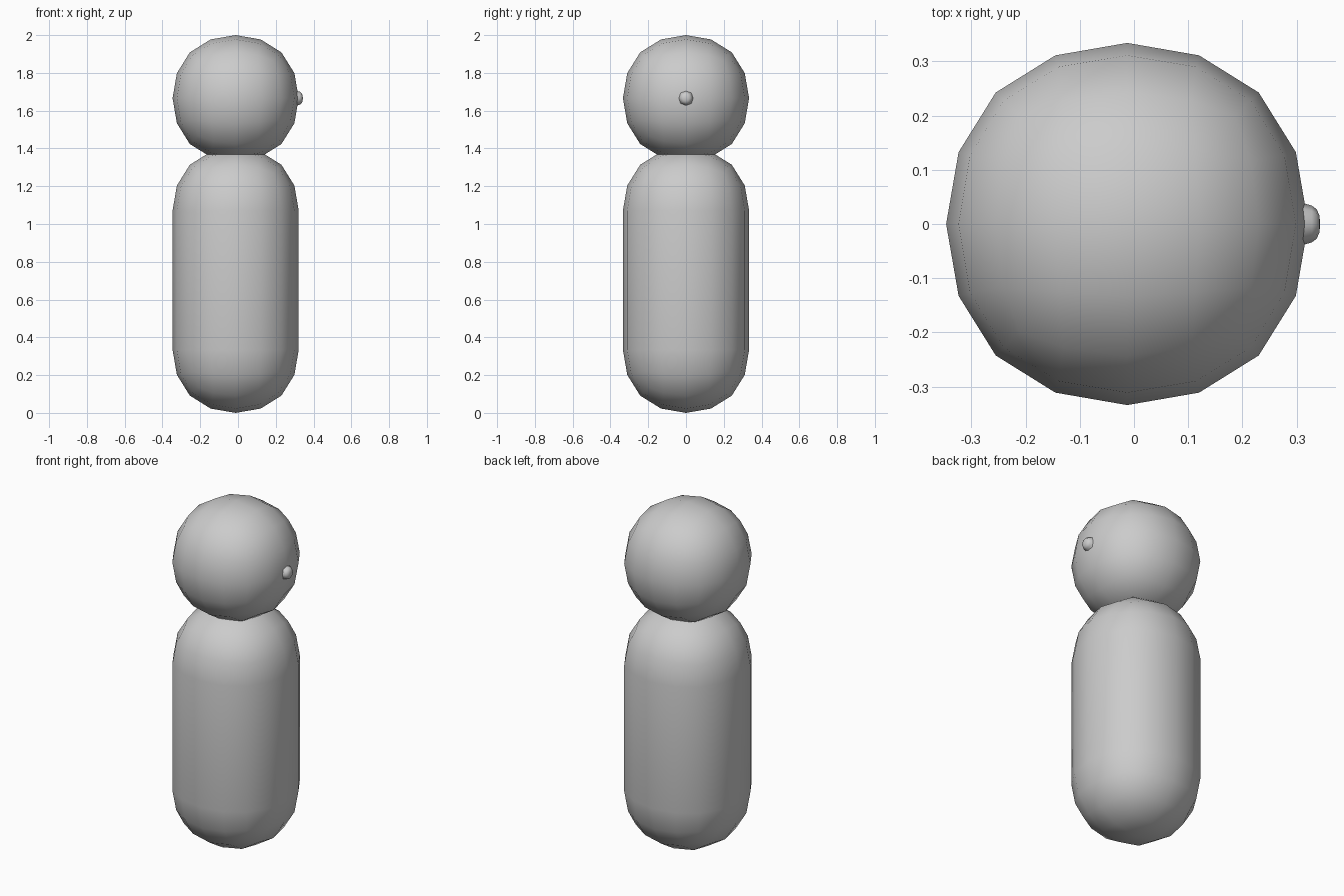
import bpy, bmesh, math

if "Cube" in bpy.data.objects:
    bpy.data.objects.remove(bpy.data.objects["Cube"])

R = 0.334          # radius of the rounded forms
CX = -0.0125       # axis of the figure
SUBSURF_SHRINK = 0.8395


def smooth_ball(name, location):
    """Ball made from a cube subdivided twice."""
    bpy.ops.mesh.primitive_cube_add(size=2 * R / SUBSURF_SHRINK, location=location)
    ob = bpy.context.object
    ob.name = name
    mod = ob.modifiers.new("round", 'SUBSURF')
    mod.levels = mod.render_levels = 2
    bpy.ops.object.modifier_apply(modifier=mod.name)
    for p in ob.data.polygons:
        p.use_smooth = True
    return ob


# Head
smooth_ball("head", (CX, 0, 2 - R))

# Body: a ball cut at its equator and stretched into a capsule
body = smooth_ball("body", (CX, 0, R))
bm = bmesh.new()
bm.from_mesh(body.data)
equator = [e for e in bm.edges if all(abs(v.co.z) < 1e-4 for v in e.verts)]
bmesh.ops.split_edges(bm, edges=equator)
for v in bm.verts:
    if v.link_faces[0].calc_center_median().z > 0:
        v.co.z += 0.737
bmesh.ops.bridge_loops(bm, edges=[e for e in bm.edges if e.is_boundary])
bmesh.ops.recalc_face_normals(bm, faces=bm.faces)
for f in bm.faces:
    f.smooth = True
bm.to_mesh(body.data)
bm.free()

# Nose: small button turned around the x axis
profile = [(0.300, 0.046), (0.317, 0.037), (0.328, 0.034),
           (0.337, 0.027), (0.342, 0.016), (0.3435, 0.0)]
bm = bmesh.new()
pts = [bm.verts.new((x, r, 0)) for x, r in profile]
edges = [bm.edges.new(pair) for pair in zip(pts, pts[1:])]
bmesh.ops.spin(bm, geom=pts + edges, cent=(0, 0, 0), axis=(1, 0, 0),
               angle=math.tau, steps=8, use_merge=True)
bmesh.ops.remove_doubles(bm, verts=bm.verts, dist=1e-5)
bmesh.ops.holes_fill(bm, edges=[e for e in bm.edges if e.is_boundary], sides=0)
bmesh.ops.recalc_face_normals(bm, faces=bm.faces)
for f in bm.faces:
    f.smooth = len(f.verts) <= 4
mesh = bpy.data.meshes.new("nose")
bm.to_mesh(mesh)
bm.free()
nose = bpy.data.objects.new("nose", mesh)
nose.location = (0, 0, 2 - R)
bpy.context.collection.objects.link(nose)
